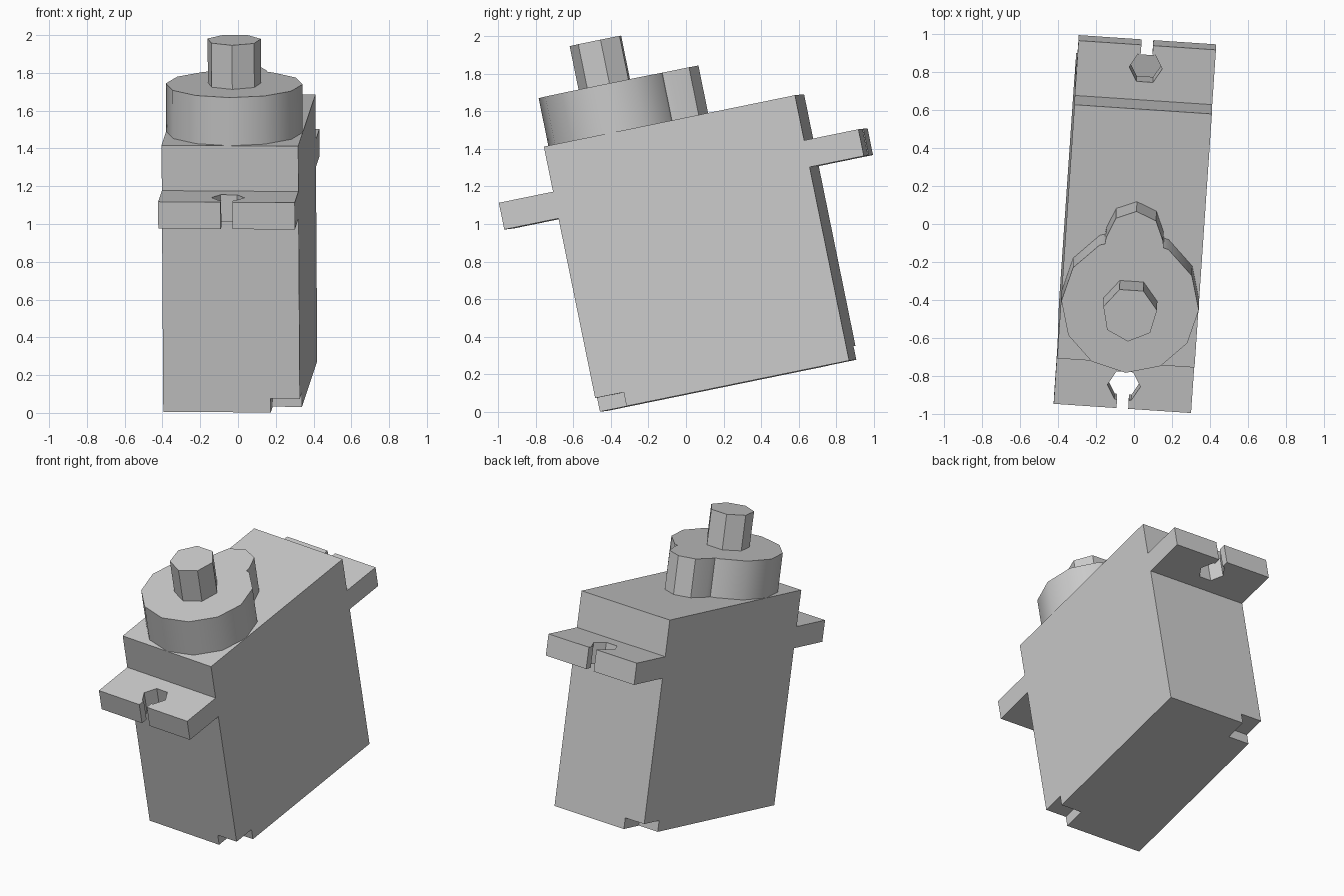
import bpy, bmesh
from math import sin, cos, pi, radians
from mathutils import Matrix, Vector

if "Cube" in bpy.data.objects:
    bpy.data.objects.remove(bpy.data.objects["Cube"])

# One grey plastic for the whole unit
plastic = bpy.data.materials.new("grey_plastic")
plastic.use_nodes = True
GREY = (0.6, 0.6, 0.6, 1)
plastic.diffuse_color = GREY
plastic.node_tree.nodes["Principled BSDF"].inputs["Base Color"].default_value = GREY

# Main sizes, in the unit's own upright frame
W, L, H = 0.725, 1.366, 1.44          # case width, length, height
TAB, TAB_LOW, TAB_TOP = 0.295, 1.05, 1.195
FRONT = -L / 2
BOSS_TOP, SHAFT_TOP = 1.70, 1.938
R = W / 2
AXIS_Y = FRONT + R                    # output axis

# The unit leans back and is turned slightly
up = Vector((-0.0065, -0.2, 0.98)).normalized()
side = Vector((0.9975, -0.067, -0.007))
side = (side - up * side.dot(up)).normalized()
along = up.cross(side)
POSE = Matrix((side, along, up)).transposed().to_4x4()
POSE.translation = (0.012, 0.224, 0.14)


def ring(r, n, start, cy=0.0):
    return [(r * cos(start + 2 * pi * i / n), cy + r * sin(start + 2 * pi * i / n))
            for i in range(n)]


def add_prism(bm, outline, low, high, to_3d):
    """Extrude a closed outline between two levels."""
    a = [bm.verts.new(to_3d(p, low)) for p in outline]
    b = [bm.verts.new(to_3d(p, high)) for p in outline]
    bm.faces.new(a[::-1])
    bm.faces.new(b)
    for i in range(len(a)):
        j = (i + 1) % len(a)
        bm.faces.new((a[i], a[j], b[j], b[i]))


def upright(p, h):
    return (p[0], p[1], h)


def sideways(p, h):
    return (h, p[0], p[1])


def make(name, prisms, to_3d=upright):
    bm = bmesh.new()
    for outline, low, high in prisms:
        add_prism(bm, outline, low, high, to_3d)
    bmesh.ops.recalc_face_normals(bm, faces=bm.faces)
    mesh = bpy.data.meshes.new(name)
    bm.to_mesh(mesh)
    bm.free()
    mesh.transform(POSE)
    mesh.materials.append(plastic)
    obj = bpy.data.objects.new(name, mesh)
    bpy.context.collection.objects.link(obj)
    return obj


# Case with both mounting tabs, as a side profile
half = [(L / 2, 0), (L / 2, TAB_LOW), (L / 2 + TAB, TAB_LOW),
        (L / 2 + TAB, TAB_TOP), (L / 2, TAB_TOP), (L / 2, H)]
profile = half + [(-y, z) for y, z in reversed(half)]
case = make("case_with_tabs", [(profile, -W / 2, W / 2)], sideways)

# Keyhole slots in the tabs and notches in two bottom corners
hole_y, slot = L / 2 + TAB - 0.122, 0.031
keyhole = ring(0.087, 6, 2 * pi / 3, hole_y)
keyhole += [(slot, hole_y + 0.075), (slot, hole_y + 0.2),
            (-slot, hole_y + 0.2), (-slot, hole_y + 0.075)]
N, OUT = 0.155, 0.05
x0, x1 = W / 2 - N, W / 2 + OUT
y0, y1 = FRONT - OUT, FRONT + N
notch = [(x0, y0), (x1, y0), (x1, y1), (x0, y1)]
cuts = []
for s in (1, -1):
    cuts.append(([(s * x, s * y) for x, y in keyhole], TAB_LOW - OUT, TAB_TOP + OUT))
    cuts.append(([(s * x, s * y) for x, y in notch], -OUT, 0.075))
cutter = make("slot_and_notch_cutter", cuts)
cutter.hide_render = True
cutter.hide_set(True)
cutter.display_type = 'WIRE'
mod = case.modifiers.new("cuts", 'BOOLEAN')
mod.operation = 'DIFFERENCE'
mod.solver = 'EXACT'
mod.object = cutter

# Gear boss: twelve-sided disc with a small eight-sided lobe behind it
disc = ring(R, 12, 2 * pi / 3, AXIS_Y)[:11]
lobe = ring(0.15, 8, 0, 0.036)[:5]
boss = make("gear_boss", [(disc + [(0.155, 0)] + lobe + [(-0.155, 0)], H, BOSS_TOP)])

# Seven-sided output shaft
make("output_shaft", [(ring(0.145, 7, -pi / 2, AXIS_Y), BOSS_TOP, SHAFT_TOP)])

# Soft shading round the disc
bpy.ops.object.select_all(action='DESELECT')
boss.select_set(True)
bpy.context.view_layer.objects.active = boss
bpy.ops.object.shade_smooth_by_angle(angle=radians(35))
